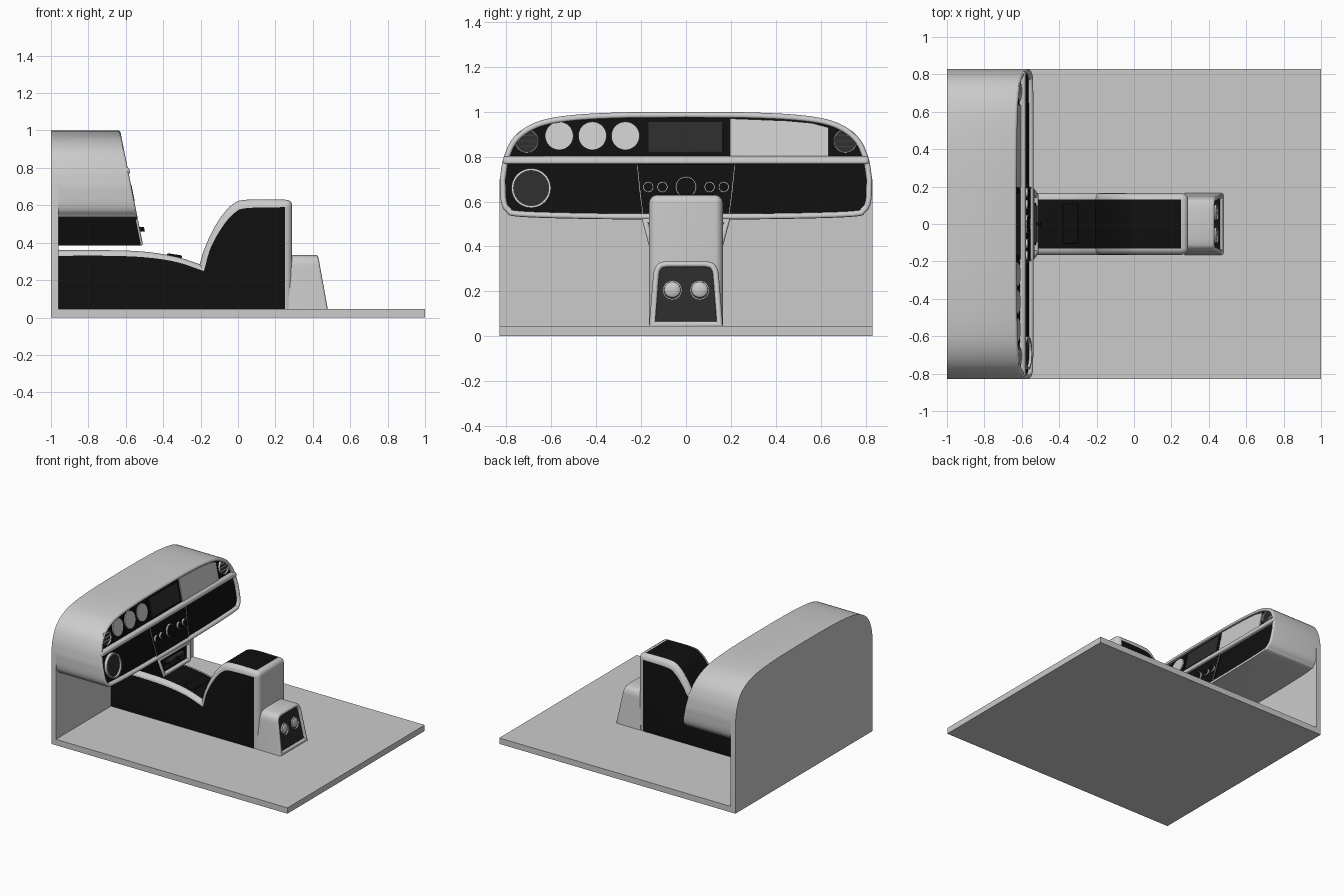
import bpy, bmesh, math
from mathutils import Vector, Matrix

if "Cube" in bpy.data.objects:
    bpy.data.objects.remove(bpy.data.objects["Cube"])


def material(name, v):
    m = bpy.data.materials.new(name)
    m.diffuse_color = (v, v, v, 1)
    m.use_nodes = True
    m.node_tree.nodes["Principled BSDF"].inputs["Base Color"].default_value = m.diffuse_color
    return m


GREY = None
BLACK = material("black_trim", 0.005)
DARK = material("dark_trim", 0.025)
PALE = material("grey_trim", 0.8)


def finish(name, bm, mats):
    bmesh.ops.recalc_face_normals(bm, faces=bm.faces)
    me = bpy.data.meshes.new(name)
    bm.to_mesh(me)
    bm.free()
    for m in mats:
        if m:
            me.materials.append(m)
    ob = bpy.data.objects.new(name, me)
    bpy.context.collection.objects.link(ob)
    bpy.ops.object.select_all(action='DESELECT')
    ob.select_set(True)
    bpy.context.view_layer.objects.active = ob
    bpy.ops.object.shade_smooth_by_angle(angle=math.radians(35))
    return ob


def loft(name, rings, mats, pick=lambda i, j: 0, caps=(0, 0)):
    """Bridge closed rings; caps holds the material index of each end (or None)."""
    bm = bmesh.new()
    vs = [[bm.verts.new(p) for p in r] for r in rings]
    n = len(rings[0])
    for i in range(len(rings) - 1):
        for j in range(n):
            k = (j + 1) % n
            bm.faces.new((vs[i][j], vs[i][k], vs[i + 1][k], vs[i + 1][j])).material_index = pick(i, j)
    for ring, c in ((vs[0], caps[0]), (vs[-1], caps[1])):
        if c is not None:
            bm.faces.new(ring).material_index = c
    return finish(name, bm, mats)


def smooth(pts, n=5):
    """Catmull-Rom curve through 2D points."""
    p = [Vector(q) for q in pts]
    p = [2 * p[0] - p[1]] + p + [2 * p[-1] - p[-2]]
    out = []
    for a, b, c, d in zip(p, p[1:], p[2:], p[3:]):
        for k in range(n):
            t = k / n
            out.append(0.5 * (2 * b + (c - a) * t + (2 * a - 5 * b + 4 * c - d) * t * t
                              + (3 * b - a - 3 * c + d) * t ** 3))
    return out + [p[-2]]


def inset(pts, w):
    """Mitred inward offset of a clockwise outline."""
    out = []
    for i, p in enumerate(pts):
        e1, e2 = (p - pts[i - 1]).normalized(), (pts[(i + 1) % len(pts)] - p).normalized()
        n1, n2 = Vector((e1.y, -e1.x)), Vector((e2.y, -e2.x))
        out.append(p + (n1 + n2) / (1 + n1.dot(n2)) * w)
    return out


def dash_x(z):
    return -0.63 + (1 - z) * 0.2


def rear_x(z):
    return 0.48 - (z - 0.045) * 0.18


def on_face(pts, d, face):
    return [(face(p[1]) + d, p[0], p[1]) for p in pts]


def framed_shell(name, outline, back, face, rim, mats, side=0):
    """Hood with a rounded rim and a recessed front panel (second material)."""
    rings = [[(back, p.x, p.y) for p in outline]]
    for k in range(7):
        a = math.pi * k / 6
        rings.append(on_face(inset(outline, rim / 2 * (1 - math.cos(a))),
                             rim / 2 * (math.sin(a) - 1), face))
    rings.append(on_face(inset(outline, rim), -0.022, face))
    return loft(name, rings, mats, lambda i, j: side if i == 0 else 0, (0, 1))


def plate(name, pts, d0, d1, mat, face=dash_x, bevel=0):
    ob = loft(name, [on_face(pts, d0, face), on_face(pts, d1, face)], [mat])
    if bevel:
        m = ob.modifiers.new("soft", 'BEVEL')
        m.width, m.segments = bevel, 3
    return ob


def rect(y0, y1, z0, z1):
    return [(y0, z0), (y0, z1), (y1, z1), (y1, z0)]


def circle(y, z, r, n=40):
    return [(y + r * math.cos(2 * math.pi * k / n), z + r * math.sin(2 * math.pi * k / n)) for k in range(n)]


def bezel(name, y, z, r, w, d0, d1, mat, face=dash_x):
    o, i = circle(y, z, r), circle(y, z, r - w)
    return loft(name, [on_face(c, d, face) for c, d in ((o, d0), (o, d1), (i, d1), (i, d0))],
                [mat], caps=(None, None))


# Floor
bpy.ops.mesh.primitive_cube_add(size=1, location=(0, 0, 0.0225))
floor = bpy.context.object
floor.name = "floor"
floor.scale = (2, 1.66, 0.045)

# Dashboard hood, and bulkhead wall sharing its upper outline
upper = smooth([(0, 1), (.3, .997), (.53, .983), (.67, .953), (.765, .89), (.812, .80), (.83, .70)])
lower = smooth([(.83, .70), (.825, .60), (.80, .553), (.74, .532), (.4, .522), (0, .52)])
half = upper + lower[1:]
mirror = lambda h: [Vector((-p.x, p.y)) for p in reversed(h)]
framed_shell("dashboard_hood", half[:-1] + mirror(half)[:-1], -0.97, dash_x, 0.026, [PALE, BLACK])
wall = upper + [Vector((.83, 0)), Vector((-.83, 0))] + mirror(upper)[:-1]
loft("bulkhead_wall", [[(x, p.x, p.y) for p in wall] for x in (-1, -0.96)], [GREY])

# Dashboard bar and inset panels
plate("dash_bar", rect(-.815, .815, .767, .802), -.03, .008, PALE, bevel=.012)
plate("passenger_panel", [(.195, .80), (.195, .97), (.45, .96), (.56, .95), (.635, .93), (.635, .80)],
      -.03, -.014, PALE)
plate("screen_bezel", rect(-.19, .19, .803, .97), -.03, -.017, BLACK)
plate("screen", rect(-.168, .165, .82, .955), -.02, -.013, DARK, bevel=.003)

# Gauges with black panels behind
for k, y in enumerate((-.565, -.417, -.27)):
    plate(f"gauge_panel_{k}", rect(y - .072, y + .072, .803, .945 + .01 * k), -.03, -.018, BLACK)
    plate(f"gauge_{k}", circle(y, .893, .063), -.02, -.01, PALE)

# Round end vents with slats
for s, side in ((-1, "left"), (1, "right")):
    y = s * .71
    plate(f"vent_{side}_core", circle(y, .87, .05), -.03, -.018, DARK)
    bezel(f"vent_{side}_ring", y, .87, .053, .005, -.022, -.006, PALE)
    for k in (-1, 0, 1):
        w = .046 if k == 0 else .038
        plate(f"vent_{side}_slat_{k + 1}", rect(y - w, y + w, .868 + k * .024, .872 + k * .024), -.02, -.009, PALE)

# Driver-side dial
plate("main_dial", circle(-.69, .66, .08), -.03, -.014, DARK)
bezel("main_dial_ring", -.69, .66, .088, .01, -.025, 0, PALE)

# Centre stack with knobs
plate("stack_panel", [(-.195, .545), (-.208, .64), (-.22, .766), (.22, .766), (.208, .64), (.195, .545)],
      -.03, -.014, BLACK)
for s in (-1, 1):
    edge = [(s * .22, .766), (s * .207, .64), (s * .195, .545)]
    plate(f"stack_edge_{s + 1}", edge + [(y - s * .004, z) for y, z in reversed(edge)], -.02, -.01, PALE)
for k, (y, r) in enumerate(((-.168, .024), (-.105, .024), (0, .047), (.105, .024), (.168, .024))):
    plate(f"knob_{k}", circle(y, .665, r - .004), -.02, .002, BLACK)
    bezel(f"knob_ring_{k}", y, .665, r, .005, -.02, -.002, PALE)

# Lower stack hanging under the dashboard
stack = [Vector(p) for p in ((-.16, .385), (-.178, .45), (-.198, .527), (.198, .527), (.178, .45), (.16, .385))]
framed_shell("lower_stack", stack, -0.96, dash_x, 0.024, [PALE, BLACK], side=1)
plate("stack_lever_bar", rect(-.10, .10, .462, .482), -.03, .008, DARK, bevel=.004)
for k in range(4):
    y = -.09 + .06 * k
    plate(f"stack_button_{k}", rect(y - .022, y + .022, .425, .445), -.03, -.01, DARK)
plate("stack_knob", circle(0, .472, .012, 20), 0, .024, BLACK)

# Tunnel and armrest: outer profile rounded over to an inner side profile
outer = (smooth([(-.96, .36), (-.7, .36), (-.5, .352), (-.33, .325), (-.205, .285)])
         + smooth([(-.205, .285), (-.175, .38), (-.11, .51), (-.03, .605), (.05, .63), (.25, .63)])[1:])
inner = (smooth([(-.96, .33), (-.7, .33), (-.5, .322), (-.33, .297), (-.182, .248)])
         + smooth([(-.182, .248), (-.145, .375), (-.08, .49), (-.015, .562), (.05, .585), (.25, .59)])[1:])
top_count = len(outer) - 1
outer += [Vector(p) for p in ((.268, .628), (.282, .62), (.289, .606), (.29, .59), (.29, .04), (-.96, .04))]
inner += [Vector(p) for p in ((.25, .589), (.25, .588), (.25, .587), (.25, .585), (.25, .04), (-.96, .04))]
rings = []
for s in (-1, 1):
    for k in range(6):
        a = math.pi / 2 * (5 - k if s < 0 else k) / 5
        y = s * (.13 + .035 * math.sin(a))
        rings.append([(q.x, y, q.y) for q in (o.lerp(i, 1 - math.cos(a)) for o, i in zip(outer, inner))])
loft("centre_console", rings, [PALE, BLACK], lambda i, j: int(i == 5 and j < top_count), (1, 1))

# Tray frame on the tunnel
bpy.ops.mesh.primitive_cube_add(size=1, location=(-.34, 0, .328), rotation=(0, math.radians(9), 0))
tray = bpy.context.object
tray.name = "console_tray"
tray.scale = (.08, .21, .02)
bpy.ops.object.transform_apply(location=False, rotation=False, scale=True)
tray.data.materials.append(BLACK)
mod = tray.modifiers.new("soft", 'BEVEL')
mod.width, mod.segments = .008, 3

# Rear end of the console with two ball vents
arch = [Vector((-.165, .04))] + smooth([(-.148, .25), (-.142, .295), (-.122, .325), (-.085, .335)], 4)
arch += mirror(arch)
framed_shell("rear_console", arch, .27, rear_x, .026, [PALE, DARK])
plate("rear_panel", [(-.148, .04), (-.122, .28), (-.1, .305), (.1, .305), (.122, .28), (.148, .04)],
      -.03, -.016, DARK, rear_x)
for s, side in ((-1, "left"), (1, "right")):
    bezel(f"rear_vent_ring_{side}", s * .061, .205, .043, .006, -.02, -.006, PALE, rear_x)
    bm = bmesh.new()
    bmesh.ops.create_uvsphere(bm, u_segments=24, v_segments=12, radius=.037, matrix=Matrix.Translation(
        (rear_x(.205) - .018, s * .061, .205)) @ Matrix.Diagonal((.4, 1, 1, 1)))
    finish(f"rear_vent_ball_{side}", bm, [PALE])
